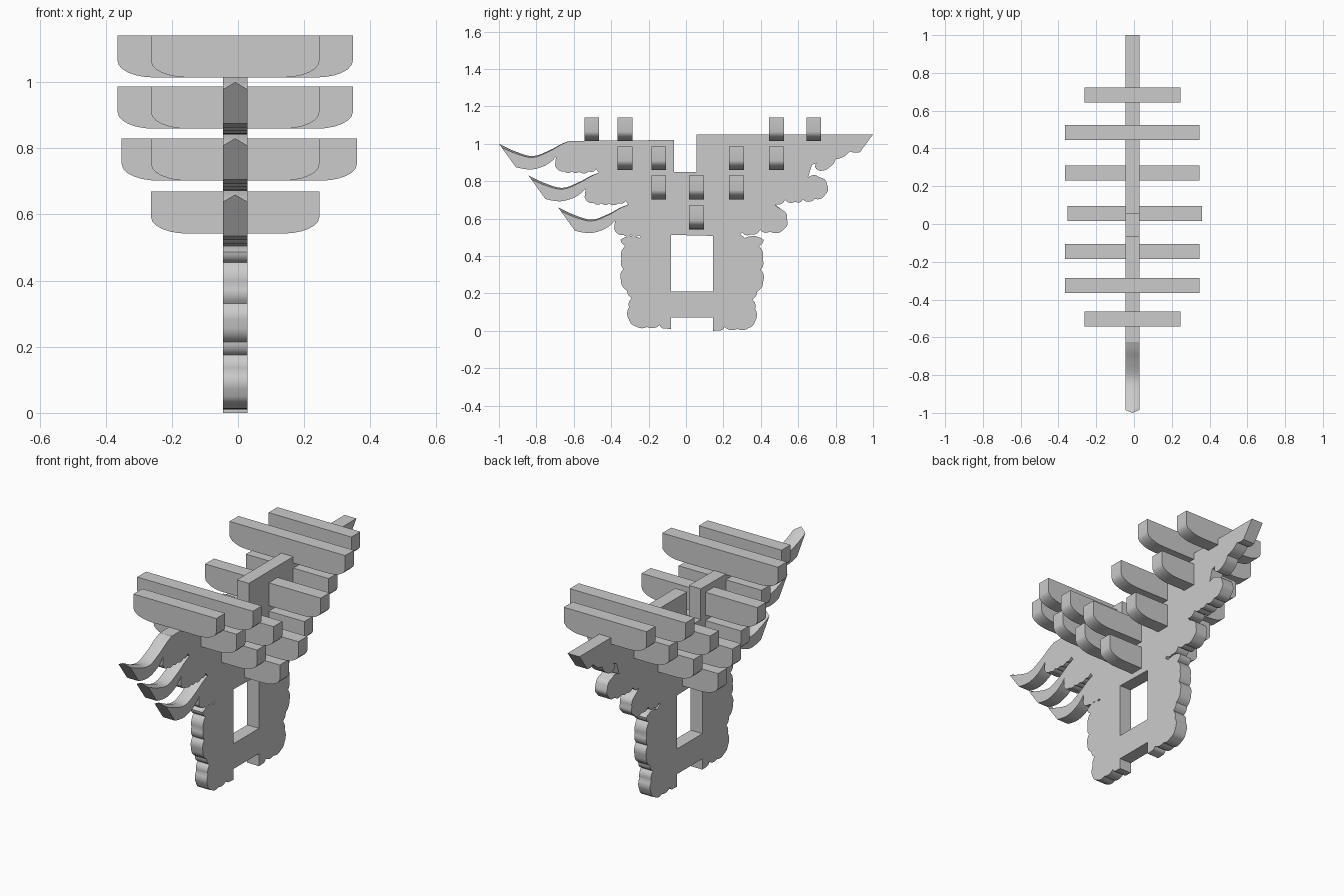
import bpy, bmesh, math
from mathutils import Vector

cube = bpy.data.objects.get("Cube")
if cube:
    bpy.data.objects.remove(cube)

GREY = (0.6, 0.6, 0.6, 1)
mat = bpy.data.materials.new("plain grey")
mat.use_nodes = True
mat.diffuse_color = GREY
mat.node_tree.nodes["Principled BSDF"].inputs["Base Color"].default_value = GREY

MID, HALF = -0.0085, 0.0365   # centre and half thickness of the central plate
STEP = Vector((0.158, -0.17))  # offset from one front tier to the next


def finish(name, bm):
    bmesh.ops.recalc_face_normals(bm, faces=bm.faces)
    mesh = bpy.data.meshes.new(name)
    bm.to_mesh(mesh)
    bm.free()
    mesh.materials.append(mat)
    obj = bpy.data.objects.new(name, mesh)
    bpy.context.collection.objects.link(obj)
    bpy.ops.object.select_all(action="DESELECT")
    obj.select_set(True)
    bpy.context.view_layer.objects.active = obj
    bpy.ops.object.shade_smooth_by_angle(angle=math.radians(35))
    return obj


def extrude(name, outline, axis, start, end):
    """Extrude a closed 2D outline along x (y, z points) or y (x, z points)."""
    def place(p, d):
        return (d, p[0], p[1]) if axis == "x" else (p[0], d, p[1])
    bm = bmesh.new()
    face = bm.faces.new([bm.verts.new(place(p, start)) for p in outline])
    out = bmesh.ops.extrude_face_region(bm, geom=[face])
    verts = [v for v in out["geom"] if isinstance(v, bmesh.types.BMVert)]
    bmesh.ops.translate(bm, verts=verts, vec=Vector(place((0, 0), end - start)))
    return finish(name, bm)


def plate(name, outline):
    return extrude(name, outline, "x", MID - HALF, MID + HALF)


def scallop(points, bulge=0.2, steps=5):
    """Join points with outward bulging arcs (counter-clockwise outline)."""
    result = []
    for a, b in zip(points, points[1:]):
        a, b = Vector(a), Vector(b)
        d = b - a
        normal = Vector((d.y, -d.x))
        for i in range(steps):
            t = i / steps
            result.append(a + d * t + normal * bulge * 4 * t * (1 - t))
    return result + [Vector(points[-1])]


def smooth(points, steps=4):
    """Catmull-Rom curve through the points."""
    p = [Vector(q) for q in points]
    p = [2 * p[0] - p[1]] + p + [2 * p[-1] - p[-2]]
    result = []
    for a, b, c, d in zip(p, p[1:], p[2:], p[3:]):
        for i in range(steps):
            t = i / steps
            result.append(0.5 * (2 * b + (c - a) * t + (2 * a - 5 * b + 4 * c - d) * t**2
                                 + (3 * b - a - 3 * c + d) * t**3))
    return result + [p[-2]]


# Central body: back cloud carvings, stepped top, then three front tiers
low_cloud = [(.235, .505), (.3, .525), (.345, .515), (.396, .54), (.45, .53), (.525, .545),
             (.54, .595), (.515, .645), (.428, .65)]
mid_cloud = [(.476, .676), (.53, .7), (.583, .69), (.626, .7), (.69, .705), (.745, .73),
             (.755, .78), (.715, .82), (.652, .82)]
top_cloud = [(.674, .89), (.7, .9), (.69, .874), (.717, .855), (.77, .876), (.8, .917),
             (.877, .96), (.93, .955)]
front_cloud = [(-.70, .885), (-.65, .852), (-.61, .852), (-.57, .85), (-.52, .852), (-.48, .865)]
body = scallop(low_cloud) + scallop(mid_cloud) + scallop(top_cloud, 0.1)
body += [(1, 1.05), (.055, 1.05), (.055, .85), (-.065, .85), (-.065, 1.02)]
for tier in range(3):
    section = [Vector((-.625, 1.015)), Vector((-.695, .93))] + scallop(front_cloud)
    body += [p + STEP * tier for p in section]
body.append((-.16, .515))
plate("central_bracket_body", body)

# Front beaks: curved blades with a ridged top that fades into the body
beak_top = smooth([(-1, 1), (-.915, .96), (-.82, .934), (-.73, .965), (-.67, .997), (-.625, 1.015)])
beak_low = smooth([(-.91, .875), (-.87, .866), (-.82, .863), (-.76, .88), (-.72, .905), (-.695, .93)])
for tier, label in enumerate(("upper", "middle", "lower")):
    bm = bmesh.new()
    rings = []
    for i, (top, low) in enumerate(zip(beak_top, beak_low)):
        top, low = top + STEP * tier, low + STEP * tier
        edge = top.lerp(low, 0.16 * (1 - i / (len(beak_top) - 1)) + 0.01)
        section = [(-HALF, low), (-HALF, edge), (0, top), (HALF, edge), (HALF, low)]
        rings.append([bm.verts.new((MID + x, p.x, p.y)) for x, p in section])
    for r, s in zip(rings, rings[1:]):
        for k in range(5):
            m = (k + 1) % 5
            bm.faces.new((r[k], r[m], s[m], s[k]))
    bm.faces.new(rings[0])
    bm.faces.new(rings[-1])
    finish(label + "_front_beak", bm)

# Carved legs, the back one mirrored from the front one, and the tie rail
leg_edge = [(-.17, .515), (-.25, .497), (-.35, .487), (-.325, .455), (-.345, .385), (-.335, .33),
            (-.348, .27), (-.315, .215), (-.29, .175), (-.305, .125), (-.305, .06), (-.27, .025),
            (-.21, .02), (-.14, .03), (-.12, .012)]
leg = scallop(leg_edge, 0.15) + [Vector((-.08, .01)), Vector((-.08, .515))]
plate("front_leg", leg)
plate("back_leg", [(.065 - p.x, .515 - (.515 - p.y) * 1.02) for p in leg])
plate("tie_rail", [(-.08, .07), (.145, .07), (.145, .21), (-.08, .21)])
plate("lintel", [(-.17, .515), (.235, .515), (.235, .56), (-.17, .56)])


# Cross arms: square upper ends, rounded lower ends
def cross_arm(name, y, base, half, centre=MID):
    curve = [(half - .11 + .11 * math.sin(a), .05 - .05 * math.cos(a))
             for a in (math.radians(90 * i / 6) for i in range(7))]
    right = curve + [(half, .127)]
    outline = right + [(-x, z) for x, z in reversed(right)]
    extrude(name, [(centre + x, base + z) for x, z in outline], "y", y - .039, y + .039)


SHORT, LONG = 0.2545, 0.3555
tiers = [(.542, [(.056, SHORT)]),
         (.702, [(-.145, SHORT), (.056, LONG), (.27, SHORT)]),
         (.859, [(-.326, SHORT), (-.145, LONG), (.27, LONG), (.484, SHORT)]),
         (1.014, [(-.503, SHORT), (-.326, LONG), (.484, LONG), (.683, SHORT)])]
for level, (base, arms) in enumerate(tiers, 1):
    for n, (y, half) in enumerate(arms, 1):
        centre = 0.004 if (level, n) == (2, 2) else MID
        cross_arm(f"cross_arm_level_{level}_number_{n}", y, base, half, centre)
